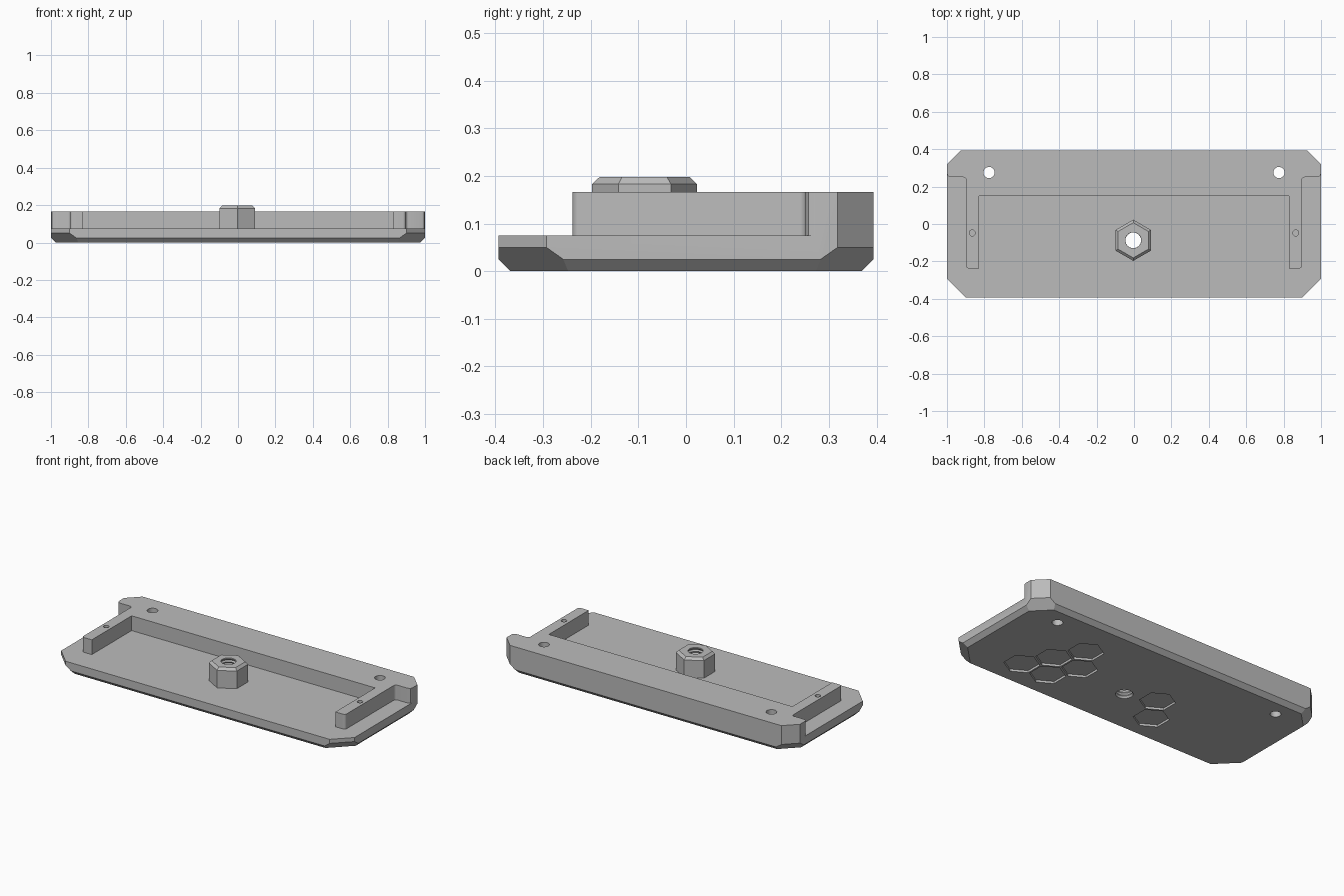
import bpy, bmesh
from math import pi, cos, sin
from mathutils import Vector

old = bpy.data.objects.get("Cube")
if old:
    bpy.data.objects.remove(old, do_unlink=True)

grey = bpy.data.materials.new("plain grey")
grey.use_nodes = True
colour = (0.5, 0.5, 0.5, 1)
grey.diffuse_color = colour
bsdf = next(n for n in grey.node_tree.nodes if n.type == 'BSDF_PRINCIPLED')
bsdf.inputs["Base Color"].default_value = colour

HALF_Y, TOP, FLOOR = 0.393, 0.166, 0.075


def finish(bm, name):
    bmesh.ops.recalc_face_normals(bm, faces=bm.faces)
    mesh = bpy.data.meshes.new(name)
    bm.to_mesh(mesh)
    bm.free()
    mesh.materials.append(grey)
    obj = bpy.data.objects.new(name, mesh)
    bpy.context.collection.objects.link(obj)
    return obj


def prism(name, points, z0, z1):
    bm = bmesh.new()
    face = bm.faces.new([bm.verts.new((x, y, z0)) for x, y in points])
    side = bmesh.ops.extrude_face_region(bm, geom=[face])["geom"]
    bmesh.ops.translate(bm, vec=(0, 0, z1 - z0),
                        verts=[v for v in side if isinstance(v, bmesh.types.BMVert)])
    return finish(bm, name)


def ring(x, y, r, sides, turn=0.0):
    return [(x + r * cos(turn + 2 * pi * i / sides), y + r * sin(turn + 2 * pi * i / sides))
            for i in range(sides)]


def stack(name, x, y, levels, sides, turn=0.0):
    """Closed solid through a list of (radius, height) rings."""
    bm = bmesh.new()
    rows = [[bm.verts.new((px, py, z)) for px, py in ring(x, y, r, sides, turn)]
            for r, z in levels]
    for a, b in zip(rows, rows[1:]):
        for i in range(sides):
            j = (i + 1) % sides
            bm.faces.new((a[i], a[j], b[j], b[i]))
    bm.faces.new(rows[0])
    bm.faces.new(rows[-1])
    return finish(bm, name)


def rounded(corners, steps=5):
    """Outline with each (x, y, radius) right-angled corner rounded."""
    out = []
    for i, (x, y, r) in enumerate(corners):
        p = Vector((x, y))
        if not r:
            out.append((x, y))
            continue
        a = (Vector(corners[i - 1][:2]) - p).normalized() * r
        b = (Vector(corners[(i + 1) % len(corners)][:2]) - p).normalized() * r
        for k in range(steps + 1):
            t = pi / 2 * k / steps
            out.append(tuple(p + a * (1 - sin(t)) + b * (1 - cos(t))))
    return out


def cut(target, cutter, keep=False):
    mod = target.modifiers.new("cut", 'BOOLEAN')
    mod.operation = 'DIFFERENCE'
    mod.solver = 'EXACT'
    mod.object = cutter
    bpy.context.view_layer.objects.active = target
    bpy.ops.object.modifier_apply(modifier=mod.name)
    if not keep:
        bpy.data.objects.remove(cutter, do_unlink=True)


# Block with clipped corners and chamfered underside
bm = bmesh.new()
bmesh.ops.create_cube(bm, size=1)
for v in bm.verts:
    v.co = (v.co.x * 2, v.co.y * 2 * HALF_Y, (v.co.z + 0.5) * TOP)
planes = []
for sx in (-1, 1):
    planes.append(((sx, 0, 0.025), (sx, 0, -1)))
    planes.append(((0, sx * HALF_Y, 0.025), (0, sx, -1)))
    for sy, c in ((-1, 0.1), (1, 0.075)):
        n = Vector((sx, sy, 0)).normalized()
        co = (sx, sy * (HALF_Y - c), 0.05)
        planes.append((co, n))
        planes.append((co, n - Vector((0, 0, 1))))
for co, no in planes:
    res = bmesh.ops.bisect_plane(bm, geom=bm.verts[:] + bm.edges[:] + bm.faces[:],
                                 plane_co=co, plane_no=no, clear_outer=True)
    bmesh.ops.holes_fill(bm, edges=[e for e in res["geom_cut"]
                                    if isinstance(e, bmesh.types.BMEdge)])
base = finish(bm, "base_plate")

# Lower the front deck, leaving the rear ledge and two side arms
half = [(1.2, -0.6, 0), (1.2, 0.27, 0), (1.0, 0.27, 0), (0.995, 0.257, 0),
        (0.98, 0.25, 0), (0.897, 0.25, 0.015), (0.897, -0.238, 0.015),
        (0.83, -0.238, 0), (0.83, 0.15, 0)]
outline = half + [(-x, y, r) for x, y, r in reversed(half)]
cut(base, prism("deck_cutter", rounded(outline), FLOOR, 0.4))

# Mounting holes and small pilot holes
for s in (-1, 1):
    cut(base, prism("hole_cutter", ring(s * 0.775, 0.275, 0.03, 32), -0.1, 0.4))
    cut(base, prism("pilot_cutter", ring(s * 0.865, -0.048, 0.016, 24), 0.08, 0.4))

# Honeycomb recesses in the underside
step = 0.184
for column, row in ((0, 0), (1, 0), (-3, 0), (0.5, 1), (0.5, -1), (1.5, -1), (-3.5, -1)):
    hexagon = ring(0.358 + column * step, -0.033 + row * step * 0.88, 0.1, 6, pi / 2)
    cut(base, prism("recess_cutter", hexagon, -0.1, 0.013))

# Hexagonal nut with a chamfered top
nx, ny = -0.004, -0.087
nut = stack("hex_nut", nx, ny, [(0.11, FLOOR), (0.11, 0.183), (0.094, 0.198)], 6, pi / 2)

# Ridged bore through nut and plate
levels = [(0.048, -0.05)]
for i in range(11):
    levels += [(0.048, 0.003 + i * 0.018), (0.042, 0.012 + i * 0.018)]
levels.append((0.048, 0.25))
bore = stack("bore_cutter", nx, ny, levels, 32)
cut(base, bore, keep=True)
cut(nut, bore)

# Smooth the bores, keep the edges crisp
for obj in (base, nut):
    bpy.ops.object.select_all(action='DESELECT')
    obj.select_set(True)
    bpy.context.view_layer.objects.active = obj
    bpy.ops.object.shade_smooth_by_angle(angle=0.5)
